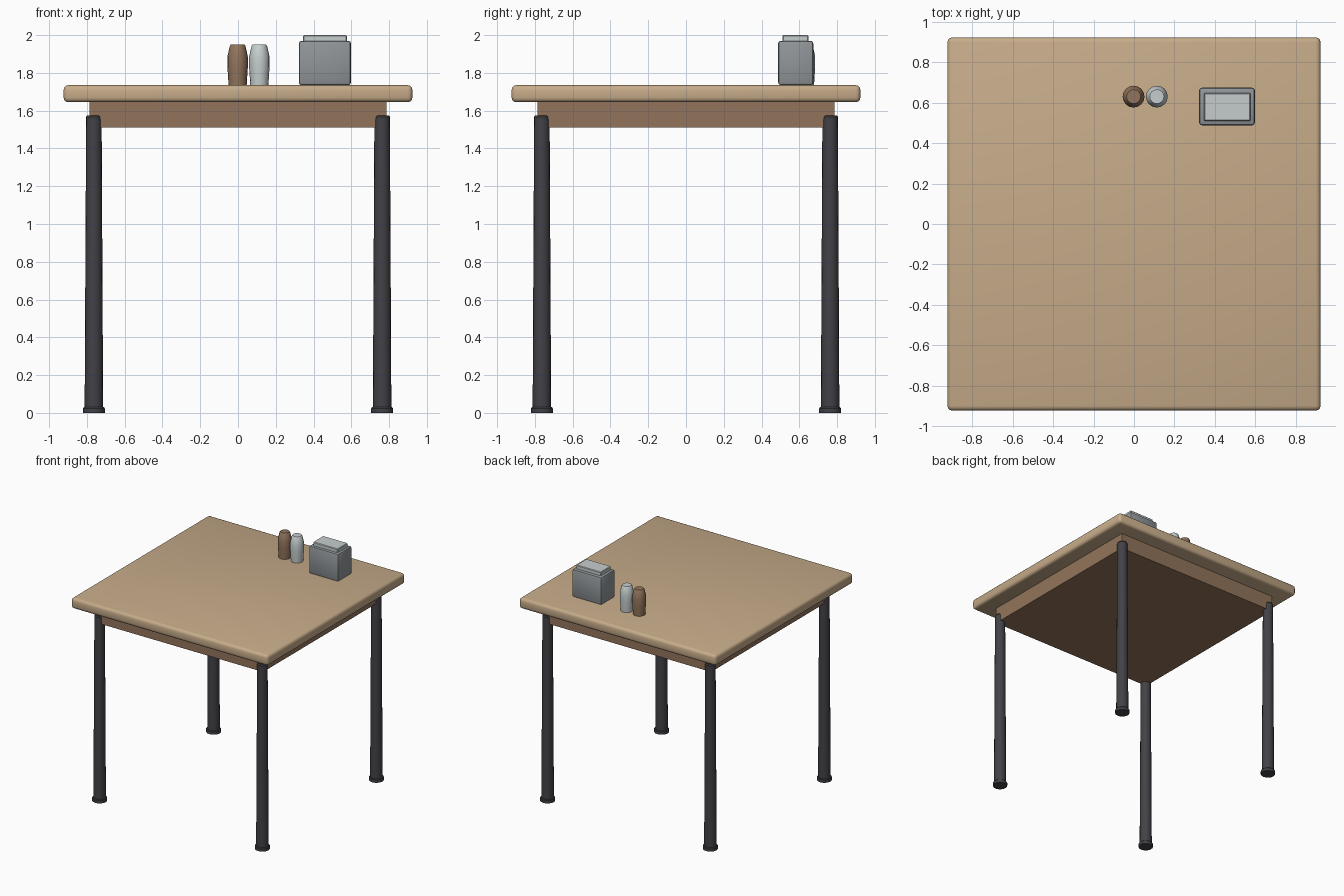
import bpy, bmesh, math

if "Cube" in bpy.data.objects:
    bpy.data.objects.remove(bpy.data.objects["Cube"])


def colour(name, hex_code):
    def lin(c):
        c /= 255
        return c / 12.92 if c <= 0.04045 else ((c + 0.055) / 1.055) ** 2.4
    m = bpy.data.materials.new(name)
    m.diffuse_color = (*[lin(int(hex_code[i:i + 2], 16)) for i in (0, 2, 4)], 1)
    m.use_nodes = True
    m.node_tree.nodes["Principled BSDF"].inputs["Base Color"].default_value = m.diffuse_color
    return m


TAN = colour("light wood", "C7AC8A")
BROWN = colour("brown wood", "92745B")
DARK = colour("dark metal", "424247")
GREY = colour("grey metal", "91969A")
PALE = colour("pale glass", "C6CECE")


def finish(name, bm, mat):
    bmesh.ops.recalc_face_normals(bm, faces=bm.faces)
    me = bpy.data.meshes.new(name)
    bm.to_mesh(me)
    bm.free()
    ob = bpy.data.objects.new(name, me)
    bpy.context.collection.objects.link(ob)
    me.materials.append(mat)
    bpy.ops.object.select_all(action='DESELECT')
    ob.select_set(True)
    bpy.context.view_layer.objects.active = ob
    bpy.ops.object.shade_smooth_by_angle(angle=math.radians(35))
    return ob


def box(name, lo, hi, mat, bevel=0, segments=1):
    bm = bmesh.new()
    bmesh.ops.create_cube(bm, size=1)
    for v in bm.verts:
        v.co = [(lo[i] + hi[i]) / 2 + v.co[i] * (hi[i] - lo[i]) for i in range(3)]
    if bevel:
        bmesh.ops.bevel(bm, geom=bm.edges[:], offset=bevel, segments=segments,
                        profile=0.5, affect='EDGES')
    return finish(name, bm, mat)


def lathe(name, x, y, profile, mat, sides=16):
    """Closed turned solid from (radius, height) pairs."""
    bm = bmesh.new()
    rings = [[bm.verts.new((x + r * math.cos(2 * math.pi * k / sides),
                            y + r * math.sin(2 * math.pi * k / sides), z))
              for k in range(sides)] for r, z in profile]
    for a, b in zip(rings, rings[1:]):
        for k in range(sides):
            j = (k + 1) % sides
            bm.faces.new((a[k], a[j], b[j], b[k]))
    bm.faces.new(rings[0][::-1])
    bm.faces.new(rings[-1])
    return finish(name, bm, mat)


# Table top and the solid frame beneath it
box("table_top", (-0.923, -0.923, 1.645), (0.923, 0.923, 1.735), TAN, 0.024, 3)
box("apron", (-0.785, -0.785, 1.51), (0.785, 0.785, 1.65), BROWN)

# Tapered legs with foot caps
for sx, side in ((-1, "left"), (1, "right")):
    for sy, end in ((-1, "front"), (1, "back")):
        x, y = sx * 0.763, sy * 0.763
        lathe(f"{end}_{side}_leg", x, y,
              [(0.049, 0.02), (0.041, 1.567), (0.035, 1.575)], DARK)
        lathe(f"{end}_{side}_foot", x, y,
              [(0.058, 0), (0.058, 0.024), (0.053, 0.03)], DARK)

# Two shakers
for name, x, mat in (("brown_shaker", -0.002, BROWN), ("pale_shaker", 0.113, PALE)):
    lathe(name, x, 0.63, [(0.048, 1.733), (0.05, 1.77), (0.054, 1.83), (0.054, 1.885),
                          (0.05, 1.905), (0.041, 1.943), (0.035, 1.951)], mat)

# Canister with a flat lid
box("canister", (0.322, 0.488, 1.735), (0.598, 0.674, 1.97), GREY, 0.014, 2)
box("canister_lid", (0.345, 0.51, 1.96), (0.577, 0.648, 2.0), PALE, 0.005)
